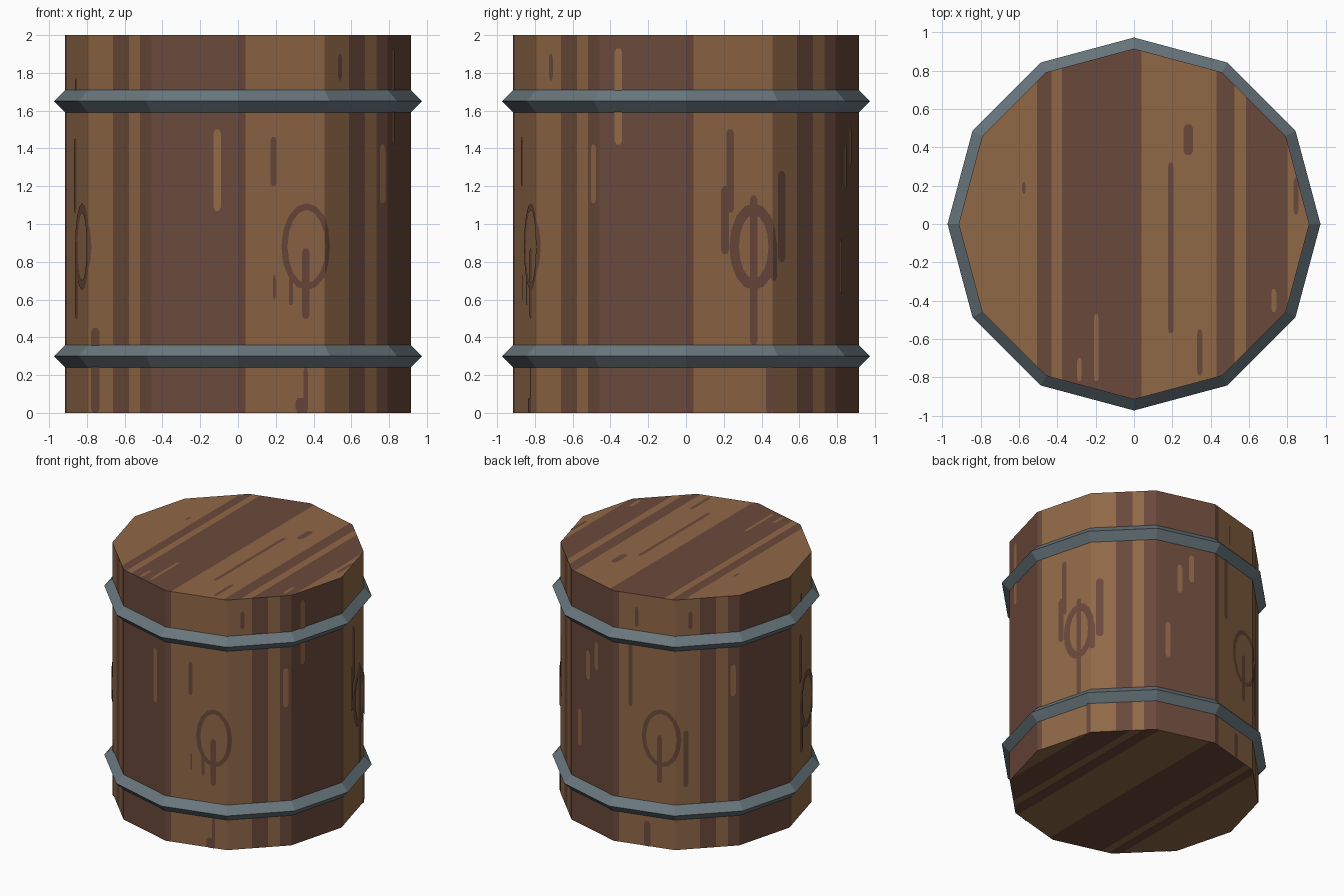
import bpy, bmesh, math

if "Cube" in bpy.data.objects:
    bpy.data.objects.remove(bpy.data.objects["Cube"])

R, H, N = 0.915, 2.0, 12      # barrel radius, height, sides


def material(name, rgb):
    m = bpy.data.materials.new(name)
    lin = [((c / 255 + 0.055) / 1.055) ** 2.4 for c in rgb]
    m.diffuse_color = (*lin, 1)
    m.use_nodes = True
    m.node_tree.nodes["Principled BSDF"].inputs["Base Color"].default_value = m.diffuse_color
    return m


LIGHT = material("light wood", (144, 104, 71))
DARK = material("dark wood", (106, 73, 59))
METAL = material("grey metal", (105, 119, 126))


def finish(name, bm, mats):
    me = bpy.data.meshes.new(name)
    bm.to_mesh(me)
    bm.free()
    for m in mats:
        me.materials.append(m)
    ob = bpy.data.objects.new(name, me)
    bpy.context.collection.objects.link(ob)
    return ob


def poly(bm, pts, mat=0):
    f = bm.faces.new([bm.verts.new((p[0], p[1], p[2] if len(p) > 2 else 0)) for p in pts])
    f.material_index = mat
    return f


def cut(bm, positions):
    for p in positions:
        bmesh.ops.bisect_plane(bm, geom=bm.verts[:] + bm.edges[:] + bm.faces[:],
                               plane_co=(p, 0, 0), plane_no=(1, 0, 0), dist=1e-5)


def wrap(bm, lift=0.0):
    """Bend a flat (u, z) sheet round the barrel; u counts sides from the front corner."""
    cut(bm, range(-1, N + 2))
    r = R + lift
    for v in bm.verts:
        u, z, _ = v.co
        k = math.floor(u + 1e-4)
        t = u - k
        a, b = (math.radians(-90 + 360 / N * i) for i in (k, k + 1))
        v.co = (r * ((1 - t) * math.cos(a) + t * math.cos(b)),
                r * ((1 - t) * math.sin(a) + t * math.sin(b)), z)


def fleck(bm, u, z0, z1, w=0.08):
    """Upright streak with clipped ends."""
    h, c = w / 2, min(0.02, (z1 - z0) / 4)
    poly(bm, [(u - h / 2, z0), (u + h / 2, z0), (u + h, z0 + c), (u + h, z1 - c),
              (u + h / 2, z1), (u - h / 2, z1), (u - h, z1 - c), (u - h, z0 + c)])


def ring(bm, u, z, ru, rz, tu, tz, n=16):
    """Oval knot outline."""
    def p(i, k):
        a = 2 * math.pi * i / n
        return (u + (ru - k * tu) * math.cos(a), z + (rz - k * tz) * math.sin(a))
    for i in range(n):
        poly(bm, [p(i, 0), p(i + 1, 0), p(i + 1, 1), p(i, 1)])


# Barrel walls: the same four stripes repeat on each quarter
bm = bmesh.new()
stripes = [(0.087, 1.39, 0), (1.39, 1.64, 1), (1.64, 1.82, 0), (1.82, 3.087, 1)]
for q in range(4):
    for u0, u1, m in stripes:
        poly(bm, [(u0 + 3 * q, 0), (u1 + 3 * q, 0), (u1 + 3 * q, H), (u0 + 3 * q, H)], m)
wrap(bm)
bmesh.ops.remove_doubles(bm, verts=bm.verts[:], dist=1e-4)
finish("barrel_wall", bm, [LIGHT, DARK])

# Plank-striped lid and base
edges = [-0.505, -0.43, -0.375, 0.04, 0.43, 0.525, 0.585, 0.80]
corners = [(R * math.cos(math.tau * i / N), R * math.sin(math.tau * i / N)) for i in range(N)]
for name, z, order in (("lid", H, 1), ("base", 0.0, -1)):
    bm = bmesh.new()
    poly(bm, [(x, y, z) for x, y in corners[::order]])
    cut(bm, edges)
    for f in bm.faces:
        x = f.calc_center_median().x
        f.material_index = sum(x > e for e in edges) % 2
    finish(name, bm, [LIGHT, DARK])

# Dark knots and streaks on the light staves
bm = bmesh.new()
for u, ru, tu, tz in ((0.79, 0.29, 0.07, 0.035), (3.78, 0.28, 0.11, 0.06),
                      (6.78, 0.32, 0.07, 0.035), (9.76, 0.30, 0.10, 0.05)):
    ring(bm, u, 0.88, ru, 0.23, tu, tz)
for u, z0, z1, w in (
        # front
        (0.78, 0.50, 0.87, 0.09), (0.41, 1.20, 1.46, 0.07), (0.61, 0.57, 0.72, 0.05),
        (0.42, 0.60, 0.73, 0.03), (1.24, 1.76, 1.90, 0.06), (0.78, 0.0, 0.24, 0.05),
        (0.72, 0.0, 0.08, 0.11),
        # right
        (3.78, 0.36, 1.15, 0.09), (3.51, 1.06, 1.50, 0.09), (3.45, 0.84, 1.20, 0.09),
        (4.14, 0.80, 1.28, 0.12), (4.02, 0.70, 0.92, 0.10), (3.96, 0.0, 0.25, 0.08),
        # back
        (6.75, 0.52, 0.90, 0.08), (6.28, 1.10, 1.62, 0.07), (6.38, 1.74, 1.90, 0.05),
        (6.55, 0.0, 0.20, 0.10), (7.17, 0.50, 0.95, 0.08), (7.24, 1.76, 1.90, 0.06),
        # left
        (9.52, 0.50, 0.92, 0.12), (9.46, 1.06, 1.45, 0.10), (10.12, 0.0, 0.45, 0.13),
        (9.50, 1.70, 1.77, 0.08)):
    fleck(bm, u, z0, z1, w)
wrap(bm, 0.004)
finish("dark_grain", bm, [DARK])

# Light streaks on the dark staves
bm = bmesh.new()
for u, z0, z1 in ((11.76, 1.07, 1.50), (1.91, 1.11, 1.42), (2.22, 1.42, 1.93),
                  (5.40, 1.19, 1.42), (5.20, 0.63, 0.92), (5.60, 1.30, 1.52),
                  (7.90, 1.20, 1.45)):
    fleck(bm, u, z0, z1, 0.085)
wrap(bm, 0.004)
finish("light_grain", bm, [LIGHT])

# Grain streaks on the lid
for name, mat, rows in (
        ("lid_dark_grain", DARK, ((0.283, 0.36, 0.52, 0.05), (0.192, -0.57, 0.32, 0.027),
                                  (0.343, -0.79, -0.55, 0.027), (-0.575, 0.16, 0.22, 0.018),
                                  (0.845, 0.05, 0.24, 0.025))),
        ("lid_light_grain", LIGHT, ((-0.197, -0.82, -0.47, 0.024), (-0.285, -0.82, -0.70, 0.024),
                                    (0.73, -0.46, -0.34, 0.027)))):
    bm = bmesh.new()
    for row in rows:
        fleck(bm, *row)
    for v in bm.verts:
        v.co.z = H + 0.002
    finish(name, bm, [mat])

# Two metal hoops with a diamond cross-section
for name, zc in (("lower_hoop", 0.30), ("upper_hoop", 1.65)):
    bm = bmesh.new()
    prof = [(R + 0.058, 0), (R, 0.06), (R - 0.058, 0), (R, -0.06)]
    rings = [[bm.verts.new((r * math.cos(math.tau * i / N), r * math.sin(math.tau * i / N), zc + dz))
              for r, dz in prof] for i in range(N)]
    for i in range(N):
        a, b = rings[i], rings[(i + 1) % N]
        for j in range(4):
            k = (j + 1) % 4
            bm.faces.new([a[j], b[j], b[k], a[k]])
    bmesh.ops.recalc_face_normals(bm, faces=bm.faces[:])
    finish(name, bm, [METAL])
